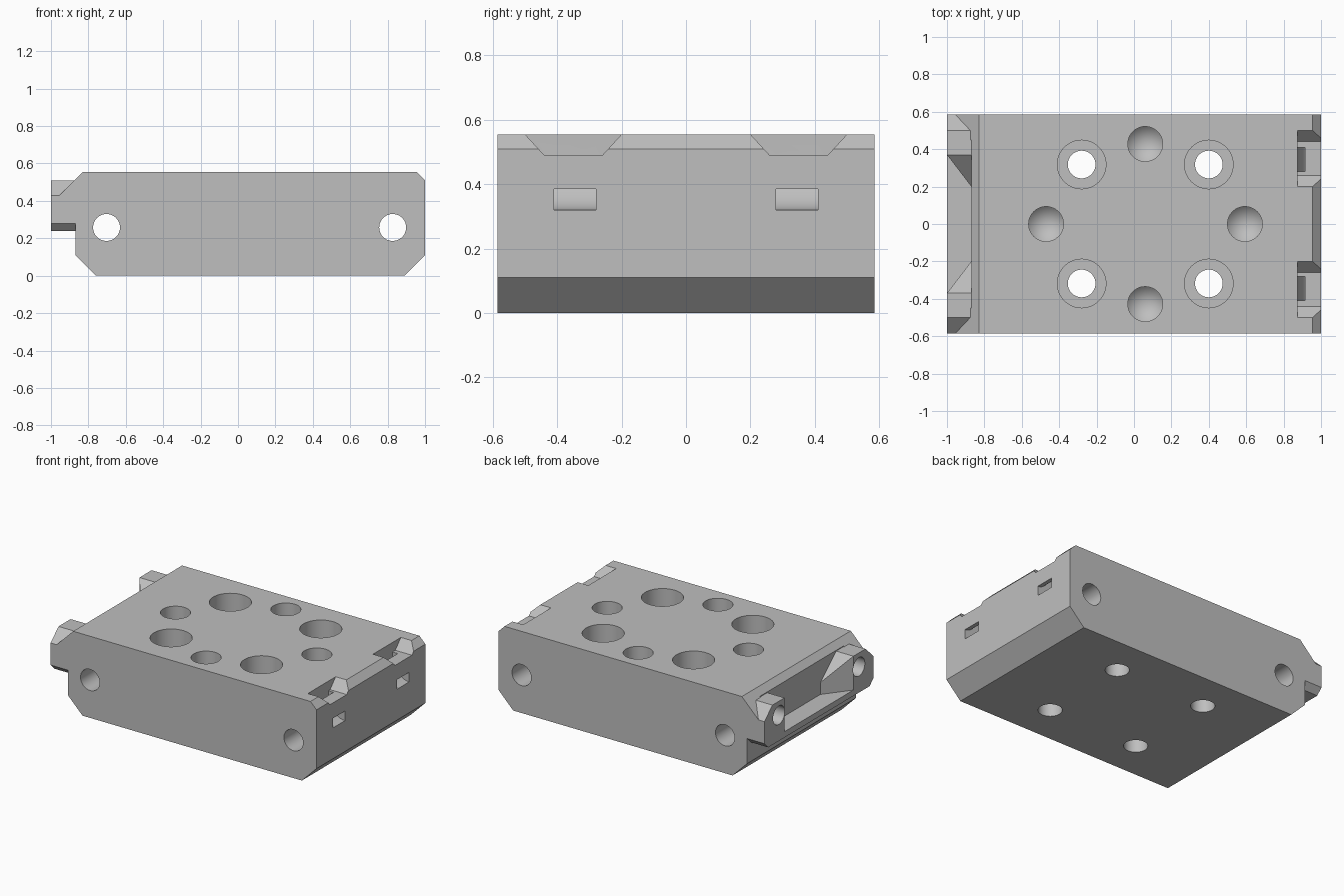
import bpy, bmesh, math
from mathutils import Vector

if "Cube" in bpy.data.objects:
    bpy.data.objects.remove(bpy.data.objects["Cube"], do_unlink=True)

HALF = 0.585      # half depth of the block
TOP = 0.555       # height of the block

grey = bpy.data.materials.new("plain_grey")
grey.use_nodes = True
grey.diffuse_color = (0.52, 0.52, 0.52, 1)
grey.node_tree.nodes["Principled BSDF"].inputs["Base Color"].default_value = (0.52, 0.52, 0.52, 1)


def finish(name, bm):
    bmesh.ops.recalc_face_normals(bm, faces=bm.faces)
    mesh = bpy.data.meshes.new(name)
    bm.to_mesh(mesh)
    bm.free()
    mesh.materials.append(grey)
    obj = bpy.data.objects.new(name, mesh)
    bpy.context.collection.objects.link(obj)
    return obj


def prism(name, outline, axis, low, high, cuts=()):
    """Extrude an outline along an axis, then slice it with (point, outward normal) planes."""
    place = {"x": lambda a, b, t: (t, a, b),
             "y": lambda a, b, t: (a, t, b),
             "z": lambda a, b, t: (a, b, t)}[axis]
    bm = bmesh.new()
    face = bm.faces.new([bm.verts.new(place(a, b, low)) for a, b in outline])
    new = bmesh.ops.extrude_face_region(bm, geom=[face])["geom"]
    move = Vector(place(0, 0, high - low))
    bmesh.ops.translate(bm, vec=move, verts=[v for v in new if isinstance(v, bmesh.types.BMVert)])
    bmesh.ops.recalc_face_normals(bm, faces=bm.faces)
    for point, normal in cuts:
        geom = bm.verts[:] + bm.edges[:] + bm.faces[:]
        cut = bmesh.ops.bisect_plane(bm, geom=geom, plane_co=point, plane_no=normal, clear_outer=True)
        edges = [e for e in cut["geom_cut"] if isinstance(e, bmesh.types.BMEdge)]
        bmesh.ops.holes_fill(bm, edges=edges)
    return finish(name, bm)


def rod(name, centre, radius, axis, low, high):
    n = 48
    ring = [(centre[0] + radius * math.cos(2 * math.pi * i / n),
             centre[1] + radius * math.sin(2 * math.pi * i / n)) for i in range(n)]
    return prism(name, ring, axis, low, high)


def drill(name, x, y, radius, depth):
    """Blind round hole with a conical bottom."""
    bm = bmesh.new()
    levels = [TOP + 0.05, TOP - depth]
    rings = [[bm.verts.new((x + radius * math.cos(2 * math.pi * i / 48),
                            y + radius * math.sin(2 * math.pi * i / 48), z))
              for i in range(48)] for z in levels]
    tip = bm.verts.new((x, y, TOP - depth - radius))
    bm.faces.new(rings[0])
    for i in range(48):
        j = (i + 1) % 48
        bm.faces.new((rings[0][i], rings[0][j], rings[1][j], rings[1][i]))
        bm.faces.new((rings[1][i], rings[1][j], tip))
    return finish(name, bm)


def combine(part, operation):
    part.hide_render = True
    mod = block.modifiers.new(part.name, "BOOLEAN")
    mod.operation = operation
    mod.solver = "EXACT"
    mod.object = part
    bpy.context.view_layer.objects.active = block
    bpy.ops.object.modifier_apply(modifier=mod.name)
    bpy.data.objects.remove(part, do_unlink=True)


# main block with chamfered ends
block = prism("mounting_block", [(-0.76, 0), (0.89, 0), (1, 0.11), (1, 0.51), (0.955, TOP),
                                 (-0.83, TOP), (-0.87, 0.515), (-0.87, 0.11)], "y", -HALF, HALF)

# ledge between the end lugs
combine(prism("ledge", [(-1, 0.24), (-0.8, 0.24), (-0.8, 0.28), (-1, 0.28)], "y", -0.45, 0.45), "UNION")

for s in (-1, 1):
    # end lug with sloped inner, outer and lower edges
    plan = [(-0.8, s * HALF), (-1, s * HALF), (-1, s * 0.37), (-0.87, s * 0.2), (-0.8, s * 0.2)]
    cuts = [((0, s * 0.37, 0.51), (0, -s * 0.15, 0.17)),
            ((0, s * 0.5, 0.51), (0, s * 0.08, 0.085)),
            ((0, s * 0.545, 0.24), (0, s, -1))]
    combine(prism("end_lug", plan, "z", 0.24, 0.51, cuts), "UNION")

    # sloped web joining the lug to the block
    low, high = sorted((s * 0.45, s * HALF))
    combine(prism("lug_web", [(-0.83, TOP), (-0.955, 0.43), (-0.955, 0.38), (-0.8, 0.38), (-0.8, TOP)],
                  "y", low, high), "UNION")

    # round socket in the lug
    combine(rod("lug_socket", (s * 0.43, 0.415), 0.063, "x", -1.1, -0.7), "DIFFERENCE")

    # trapezoid notch in the far top edge
    combine(prism("edge_notch", [(s * 0.26, 0.49), (s * 0.44, 0.49), (s * 0.555, 0.615), (s * 0.145, 0.615)],
                  "x", 0.875, 1.1), "DIFFERENCE")

    # curved channel from the notch to the end face
    steps = [math.radians(90 + 7.5 * i) for i in range(13)]
    arc = [(1 + rx * math.cos(a), 0.49 - rz * math.sin(a))
           for rx, rz, order in ((0.125, 0.17, steps), (0.085, 0.105, steps[::-1])) for a in order]
    half = len(steps)
    outline = ([(1.1, 0.32)] + arc[:half] + [(0.875, 0.54), (0.915, 0.54)] + arc[half:] + [(1.1, 0.385)])
    low, high = sorted((s * 0.28, s * 0.41))
    combine(prism("curved_channel", outline, "y", low, high), "DIFFERENCE")

    # counterbored bolt holes and front and back drilled sockets
    for x in (-0.28, 0.4):
        combine(rod("bolt_hole", (x, s * 0.318), 0.074, "z", -0.1, 0.7), "DIFFERENCE")
        combine(rod("bolt_recess", (x, s * 0.318), 0.13, "z", 0.3, 0.7), "DIFFERENCE")
    combine(drill("side_socket", 0.06, s * 0.428, 0.093, 0.2), "DIFFERENCE")

# drilled sockets at each end of the top, and cross holes through the block
for x in (-0.47, 0.593):
    combine(drill("end_socket", x, 0, 0.093, 0.2), "DIFFERENCE")
for x in (-0.703, 0.827):
    combine(rod("cross_hole", (x, 0.258), 0.072, "y", -0.7, 0.7), "DIFFERENCE")

# crisp edges with smooth hole walls
for other in bpy.context.selected_objects:
    other.select_set(False)
block.select_set(True)
bpy.context.view_layer.objects.active = block
bpy.ops.object.shade_smooth_by_angle(angle=math.radians(25))
